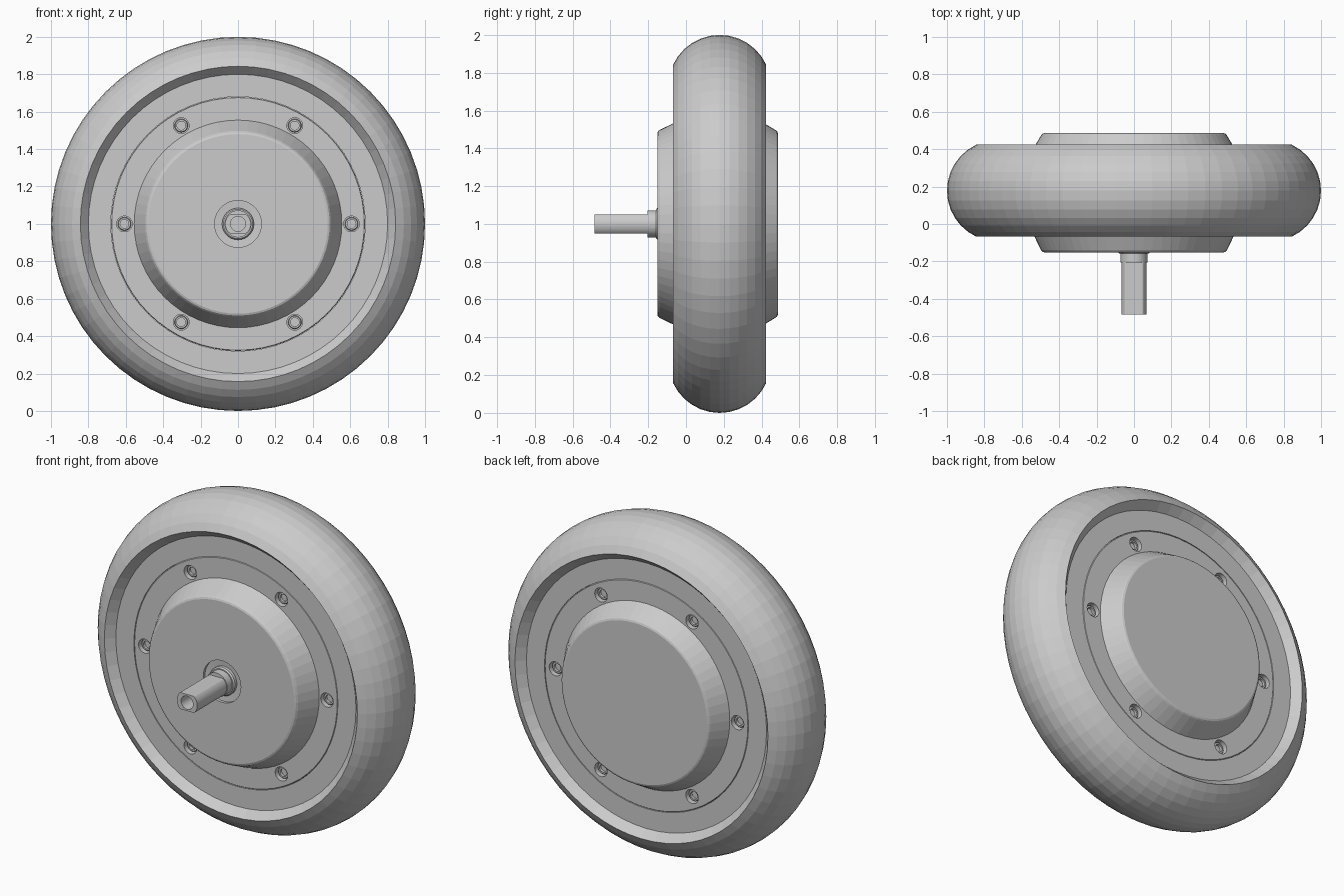
import bpy, bmesh, math
from mathutils import Vector, Matrix

if "Cube" in bpy.data.objects:
    bpy.data.objects.remove(bpy.data.objects["Cube"])

FRONT, REAR = -0.068, 0.424          # tyre side walls
DISC_F, DISC_R = -0.02, 0.376        # recessed hub faces
MID = (FRONT + REAR) / 2
AXLE = Vector((0, 0, 1))


def finish(bm, name):
    bmesh.ops.remove_doubles(bm, verts=bm.verts, dist=1e-5)
    bmesh.ops.recalc_face_normals(bm, faces=bm.faces)
    mesh = bpy.data.meshes.new(name)
    bm.to_mesh(mesh)
    bm.free()
    ob = bpy.data.objects.new(name, mesh)
    bpy.context.collection.objects.link(ob)
    return ob


def add_lathe(bm, profile, segs, centre=AXLE, closed=False):
    """Revolve (radius, y) points about an axis parallel to y."""
    pts = profile + profile[:1] if closed else profile
    vs = [bm.verts.new(centre + Vector((r, y, 0))) for r, y in pts]
    es = [bm.edges.new(p) for p in zip(vs, vs[1:])]
    bmesh.ops.spin(bm, geom=vs + es, cent=centre, axis=(0, 1, 0),
                   angle=math.tau, steps=segs)


def lathe(name, profile, segs=64, closed=False):
    bm = bmesh.new()
    add_lathe(bm, profile, segs, closed=closed)
    return finish(bm, name)


# Tyre: rounded tread, bevelled lips and flat inner flanges
half, sag = (REAR - FRONT) / 2, 0.157
R = (half ** 2 + sag ** 2) / (2 * sag)
a = math.asin(half / R)
tread = []
for i in range(13):
    t = -a + 2 * a * i / 12
    tread.append((1 - R + R * math.cos(t), MID + R * math.sin(t)))
lathe("tyre", [(0.68, DISC_F), (0.80, DISC_F)] + tread
      + [(0.80, DISC_R), (0.68, DISC_R)], closed=True)

# Hub: raised domes on both sides, shaft recess at the front
hub = lathe("motor_hub", [
    (0, -0.125), (0.125, -0.135), (0.125, -0.152), (0.480, -0.152),
    (0.490, -0.148), (0.498, -0.138), (0.555, DISC_F), (0.675, DISC_F),
    (0.679, DISC_F + 0.005), (0.679, DISC_R - 0.005), (0.675, DISC_R),
    (0.555, DISC_R), (0.496, 0.475), (0.490, 0.482), (0.480, 0.486), (0, 0.486)])

# Screw positions on both hub faces: centre and inward direction
spots = []
for k in range(6):
    ang = math.radians(60 * k)
    p = AXLE + Vector((0.607 * math.cos(ang), 0, 0.607 * math.sin(ang)))
    spots += [(p + Vector((0, DISC_F, 0)), 1), (p + Vector((0, DISC_R, 0)), -1)]

# Counterbores cut into the hub
bm = bmesh.new()
for p, d in spots:
    bmesh.ops.create_cone(bm, cap_ends=True, segments=24, radius1=0.042,
                          radius2=0.042, depth=0.08,
                          matrix=Matrix.Translation(p) @ Matrix.Rotation(math.pi / 2, 4, 'X'))
cutter = finish(bm, "counterbore_cutter")
cutter.hide_render = True
mod = hub.modifiers.new("counterbores", 'BOOLEAN')
mod.object, mod.operation, mod.solver = cutter, 'DIFFERENCE', 'EXACT'
bpy.context.view_layer.objects.active = hub
bpy.ops.object.modifier_apply(modifier=mod.name)
bpy.data.objects.remove(cutter)

# Screws seated in the counterbores, each with a socket
bm = bmesh.new()
for p, d in spots:
    add_lathe(bm, [(0, 0.042 * d), (0.036, 0.042 * d), (0.036, 0.022 * d),
                   (0.032, 0.018 * d), (0.023, 0.018 * d), (0.023, 0.034 * d),
                   (0, 0.034 * d)], 24, p)
finish(bm, "screws")

# Seal ring around the shaft
lathe("shaft_seal", [(0.071, -0.12), (0.071, -0.158), (0.078, -0.158),
                     (0.085, -0.150), (0.085, -0.12)], 48, closed=True)

# Shaft: round collar, two-flat end and a bore in the tip
shaft = lathe("shaft", [(0, -0.1), (0.072, -0.1), (0.072, -0.205), (0.068, -0.205),
                        (0.068, -0.485), (0.04, -0.485), (0.04, -0.36), (0, -0.36)])
for v in shaft.data.vertices:
    dz = v.co.z - 1
    if v.co.y < -0.2 and math.hypot(v.co.x, dz) < 0.07:
        v.co.z = 1 + max(-0.05, min(0.05, dz))
